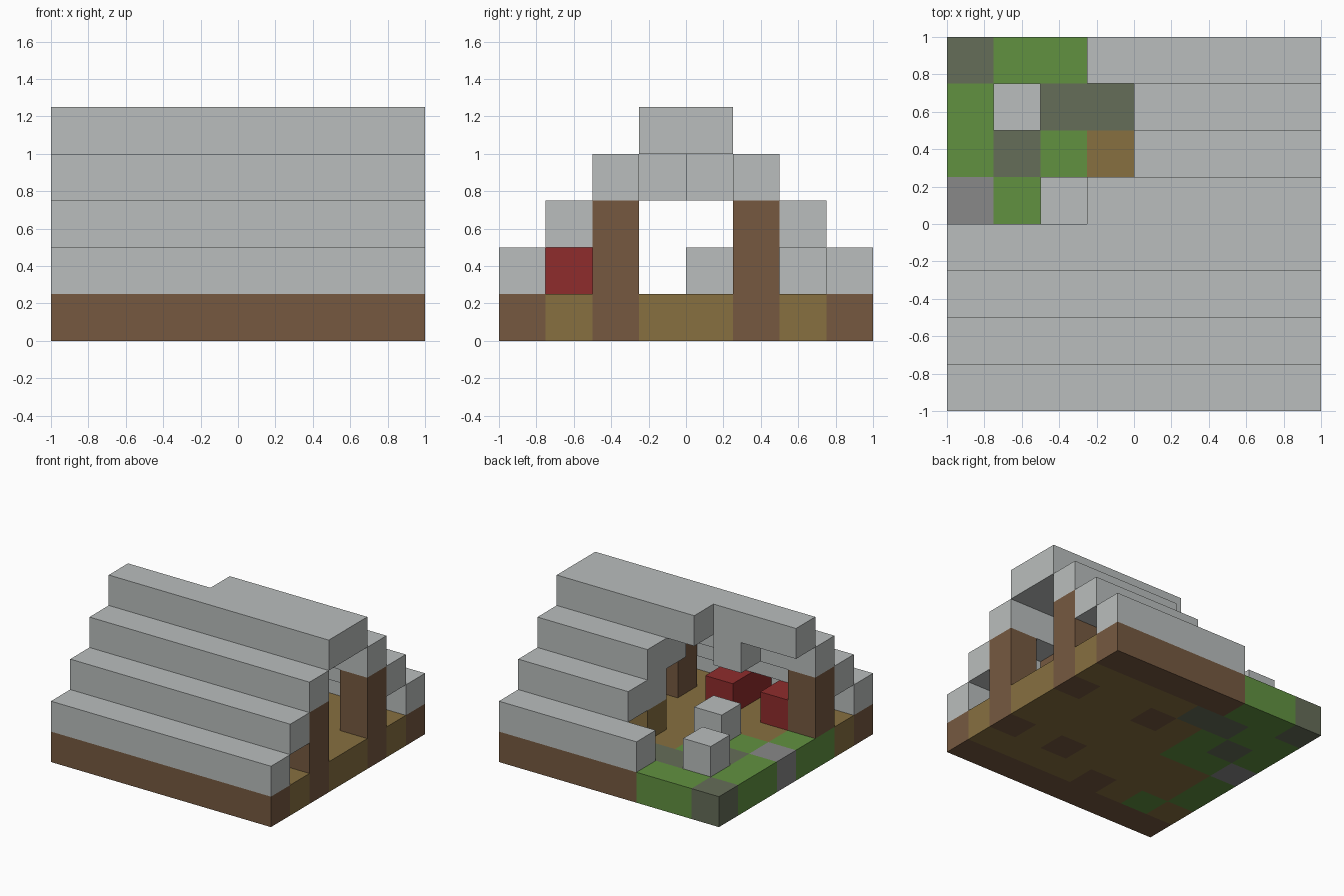
import bpy
import bmesh
from mathutils import Matrix, Vector

old = bpy.data.objects.get("Cube")
if old:
    bpy.data.objects.remove(old, do_unlink=True)

U = 0.25  # edge of one block


def material(name, rgb):
    lin = [((c / 255 + 0.055) / 1.055) ** 2.4 for c in rgb]
    m = bpy.data.materials.new(name)
    m.use_nodes = True
    m.diffuse_color = (*lin, 1)
    m.node_tree.nodes["Principled BSDF"].inputs["Base Color"].default_value = (*lin, 1)
    return m


roof_grey = material("roof_grey", (186, 190, 189))
log_brown = material("log_brown", (118, 89, 64))
plank_tan = material("plank_tan", (135, 112, 64))
grass_green = material("grass_green", (97, 145, 64))
moss_grey = material("moss_grey", (101, 109, 88))
stone_grey = material("stone_grey", (136, 136, 136))
cloth_red = material("cloth_red", (143, 44, 44))


def add_box(bm, start, size):
    """Add a box given in block units, counted from the front right bottom corner."""
    corner = Vector((start[0] * U - 1, start[1] * U - 1, start[2] * U))
    dims = Vector(size) * U
    mat = Matrix.Translation(corner + dims / 2) @ Matrix.Diagonal((*dims, 1))
    verts = bmesh.ops.create_cube(bm, size=1, matrix=mat)["verts"]
    return {f for v in verts for f in v.link_faces}


def finish(bm, name, materials):
    mesh = bpy.data.meshes.new(name)
    bm.to_mesh(mesh)
    bm.free()
    for m in materials:
        mesh.materials.append(m)
    obj = bpy.data.objects.new(name, mesh)
    bpy.context.collection.objects.link(obj)
    return obj


def block(name, start, size, mat):
    bm = bmesh.new()
    add_box(bm, start, size)
    return finish(bm, name, [mat])


# Ground slab: coloured tiles, listed from the back row to the front row
tiles = ["MGGBBBBB",
         "GGMMTTTT",
         "GMGTBTTB",
         "SGGTTTTT",
         "GTTTTTTT",
         "GTTTTBTB",
         "TGTBTTTT",
         "BBBBBBBB"]
codes = "BTGMS"
bm = bmesh.new()
for j, row in enumerate(reversed(tiles)):
    for i, code in enumerate(row):
        for f in add_box(bm, (i, j, 0), (1, 1, 1)):
            f.material_index = codes.index(code)
bm.normal_update()
inner = []
for f in bm.faces:
    c = f.calc_center_median()
    if abs(f.normal.z) < 0.5 and max(abs(c.x), abs(c.y)) < 0.99:
        inner.append(f)
bmesh.ops.delete(bm, geom=inner, context="FACES")
bmesh.ops.remove_doubles(bm, verts=bm.verts, dist=0.001)
finish(bm, "ground", [log_brown, plank_tan, grass_green, moss_grey, stone_grey])

# Stepped roof: whole on the front, broken off on the back
for step, broken in enumerate([3, 4, 4, 3]):
    block(f"front_roof_step_{step + 1}", (0, step, step + 1), (8, 1, 1), roof_grey)
    block(f"back_roof_step_{step + 1}", (broken, 7 - step, step + 1),
          (8 - broken, 1, 1), roof_grey)

# Log posts
for name, i, j in [("front_left", 7, 2), ("back_left", 7, 5),
                   ("front_middle", 5, 2), ("front_right", 0, 2)]:
    block(f"{name}_post", (i, j, 1), (1, 1, 2), log_brown)

# Remains of the back wall
block("wall_plank", (4, 5, 1), (1, 1, 1), plank_tan)
block("wall_block", (4, 5, 2), (1, 1, 1), roof_grey)

# Blocks hanging under the ridge
for n, (i, j) in enumerate([(2, 3), (4, 4)]):
    block(f"hanging_block_{n + 1}", (i, j, 3), (1, 1, 1), roof_grey)

# Fallen rubble
for n, (i, j) in enumerate([(1, 6), (2, 4)]):
    block(f"rubble_{n + 1}", (i, j, 1), (1, 1, 1), roof_grey)

# Red furniture
block("bed", (3, 1, 1), (1, 2, 1), cloth_red)
block("stool", (1, 2, 1), (1, 1, 1), cloth_red)
